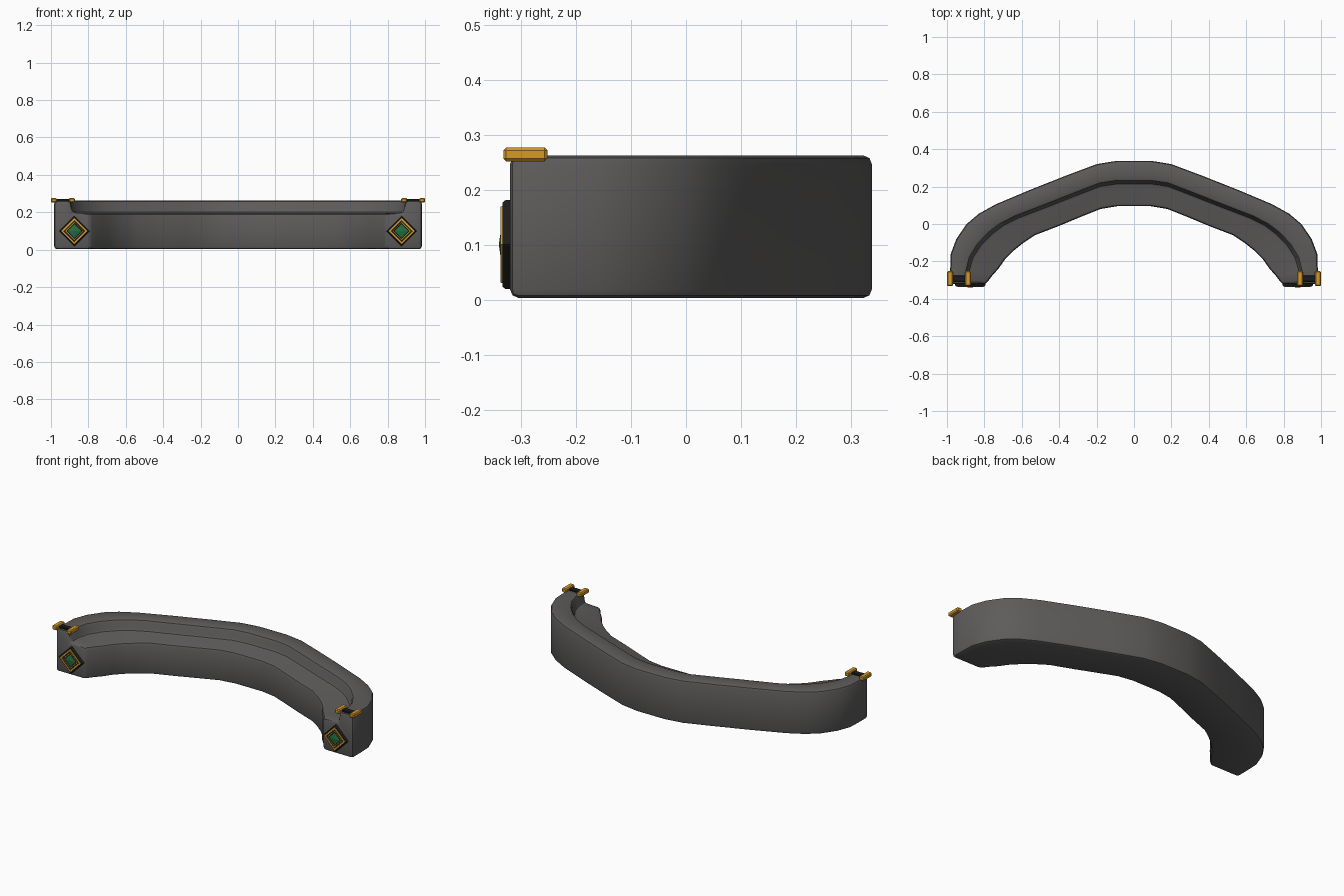
import bpy, bmesh, math
from mathutils import Vector

if "Cube" in bpy.data.objects:
    bpy.data.objects.remove(bpy.data.objects["Cube"])


def mat(name, c):
    m = bpy.data.materials.new(name)
    m.diffuse_color = (*c, 1)
    m.use_nodes = True
    m.node_tree.nodes["Principled BSDF"].inputs["Base Color"].default_value = m.diffuse_color
    return m


GREY = mat("charcoal grey", (0.11, 0.106, 0.104))
GOLD = mat("gold", (0.66, 0.32, 0.025))
BLACK = mat("black", (0.012, 0.012, 0.012))
GREEN = mat("emerald green", (0.015, 0.16, 0.05))


def to_object(name, bm, m):
    bmesh.ops.recalc_face_normals(bm, faces=bm.faces)
    me = bpy.data.meshes.new(name)
    bm.to_mesh(me)
    bm.free()
    me.materials.append(m)
    ob = bpy.data.objects.new(name, me)
    bpy.context.collection.objects.link(ob)
    return ob


def finish(ob, width, segments, angle=40):
    b = ob.modifiers.new("bevel", 'BEVEL')
    b.width, b.segments = width, segments
    b.limit_method, b.angle_limit = 'ANGLE', math.radians(angle)
    bpy.ops.object.select_all(action='DESELECT')
    ob.select_set(True)
    bpy.context.view_layer.objects.active = ob
    bpy.ops.object.modifier_apply(modifier="bevel")
    bpy.ops.object.shade_smooth_by_angle(angle=math.radians(35))


# curved body: right half of the plan as outer, step and inner lines
outer = [(0.09, 0.338), (0.2, 0.32), (0.36, 0.26), (0.55, 0.185), (0.74, 0.105), (0.83, 0.055),
         (0.895, 0.0), (0.95, -0.08), (0.98, -0.16), (0.983, -0.25), (0.983, -0.32)]
step = [(0.09, 0.218), (0.18, 0.205), (0.31, 0.155), (0.45, 0.1), (0.62, 0.035), (0.7, -0.005),
        (0.76, -0.05), (0.82, -0.11), (0.865, -0.18), (0.885, -0.25), (0.885, -0.32)]
inner = [(0.09, 0.095), (0.18, 0.08), (0.28, 0.04), (0.4, -0.01), (0.53, -0.06), (0.59, -0.1),
         (0.64, -0.14), (0.69, -0.19), (0.725, -0.24), (0.758, -0.276), (0.79, -0.32)]
half = list(zip(outer, step, inner))
stations = [tuple((-x, y) for x, y in s) for s in reversed(half)] + half
bm = bmesh.new()
rings = []
for o, s, i in stations:
    wall = Vector(s).lerp(Vector(o), 0.1)
    sec = [(*i, 0.003), (*i, 0.193), (*s, 0.198), (*wall, 0.262), (*o, 0.262), (*o, 0.003)]
    rings.append([bm.verts.new(p) for p in sec])
for a, b in zip(rings, rings[1:]):
    for k in range(6):
        bm.faces.new((a[k], a[(k + 1) % 6], b[(k + 1) % 6], b[k]))
bm.faces.new(rings[0])
bm.faces.new(rings[-1])
finish(to_object("curved_body", bm, GREY), 0.016, 2)


# square plates and rings standing on a corner, stacked towards the front
def diamond(name, x, layers, m, closed=False):
    bm = bmesh.new()
    loops = []
    for r, y in layers:
        loops.append([bm.verts.new((x + r * math.sin(k * math.pi / 2), y,
                                    0.1 + r * math.cos(k * math.pi / 2))) for k in range(4)])
    pairs = list(zip(loops, loops[1:]))
    if closed:
        pairs.append((loops[-1], loops[0]))
    for a, b in pairs:
        for k in range(4):
            bm.faces.new((a[k], a[(k + 1) % 4], b[(k + 1) % 4], b[k]))
    if not closed:
        bm.faces.new(loops[0])
        bm.faces.new(loops[-1])
    return to_object(name, bm, m)


def box(name, x, y, z, sx, sy, sz, m, bevel):
    bm = bmesh.new()
    bmesh.ops.create_cube(bm, size=1)
    for v in bm.verts:
        v.co = (x + v.co.x * sx, y + v.co.y * sy, z + v.co.z * sz)
    finish(to_object(name, bm, m), bevel, 1)


for side, tag in ((-1, "left"), (1, "right")):
    # end badges with gold frame and green gem
    x = side * 0.875
    diamond(tag + "_badge_base", x, [(0.081, -0.31), (0.081, -0.328), (0.076, -0.334)], BLACK)
    diamond(tag + "_badge_frame", x, [(0.071, -0.33), (0.069, -0.337), (0.058, -0.337), (0.056, -0.33)],
            GOLD, True)
    diamond(tag + "_badge_inner_frame", x, [(0.049, -0.33), (0.048, -0.336), (0.044, -0.336), (0.043, -0.33)],
            GOLD, True)
    diamond(tag + "_gem", x, [(0.038, -0.33), (0.036, -0.335), (0.002, -0.34)], GREEN)
    # gold clasp bars joined by a dark rod
    for n, bx in (("outer", 0.984), ("inner", 0.888)):
        box(f"{tag}_{n}_clasp_bar", side * bx, -0.292, 0.264, 0.031, 0.08, 0.025, GOLD, 0.005)
    box(tag + "_clasp_rod", side * 0.936, -0.292, 0.264, 0.09, 0.034, 0.014, BLACK, 0.003)
